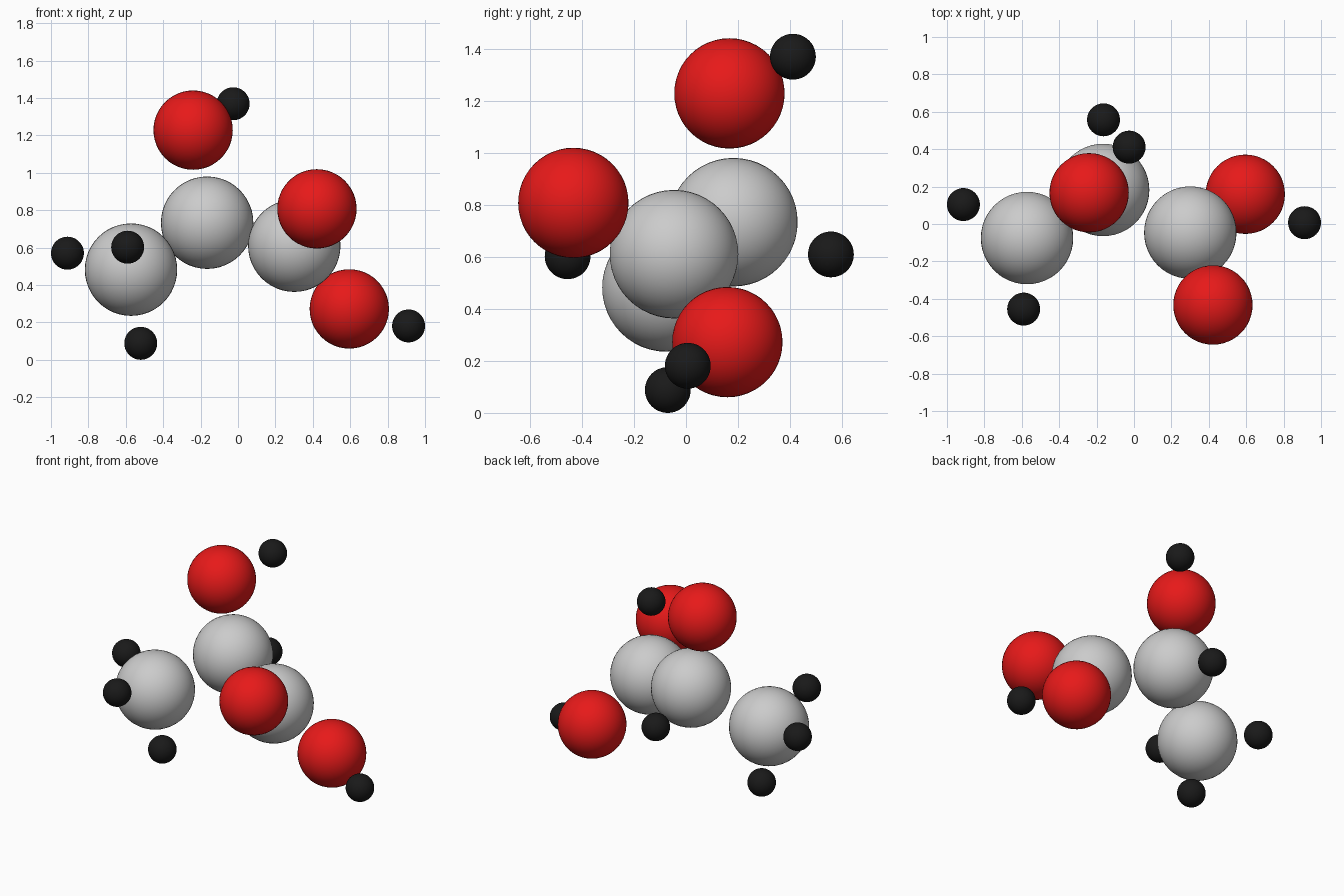
import bpy
from math import pi

if "Cube" in bpy.data.objects:
    bpy.data.objects.remove(bpy.data.objects["Cube"])


def colour(name, rgb):
    mat = bpy.data.materials.new(name)
    mat.diffuse_color = (*rgb, 1)
    mat.use_nodes = True
    mat.node_tree.nodes["Principled BSDF"].inputs["Base Color"].default_value = mat.diffuse_color
    return mat


red = colour("red", (0.8, 0.01, 0.01))
black = colour("black", (0.01, 0.01, 0.01))


def ball(name, pos, radius, mat=None):
    # sphere with its poles along y
    bpy.ops.mesh.primitive_uv_sphere_add(segments=48, ring_count=24, radius=radius,
                                         location=pos, rotation=(pi / 2, 0, 0))
    ob = bpy.context.object
    ob.name = name
    bpy.ops.object.shade_smooth()
    if mat:
        ob.data.materials.append(mat)


# large grey balls: the carbon chain
for name, pos in {
    "carbon_end": (-0.572, -0.075, 0.482),
    "carbon_middle": (-0.165, 0.182, 0.733),
    "carbon_acid": (0.301, -0.046, 0.61),
}.items():
    ball(name, pos, 0.247)

# medium red balls: the oxygens
for name, pos in {
    "oxygen_top": (-0.24, 0.167, 1.228),
    "oxygen_front": (0.422, -0.433, 0.807),
    "oxygen_right": (0.595, 0.159, 0.272),
}.items():
    ball(name, pos, 0.212, red)

# small black balls: the hydrogens
for name, pos in {
    "hydrogen_top": (-0.026, 0.411, 1.369),
    "hydrogen_right": (0.912, 0.007, 0.181),
    "hydrogen_back": (-0.163, 0.557, 0.609),
    "hydrogen_left": (-0.912, 0.104, 0.57),
    "hydrogen_front": (-0.59, -0.455, 0.602),
    "hydrogen_bottom": (-0.52, -0.07, 0.088),
}.items():
    ball(name, pos, 0.088, black)
